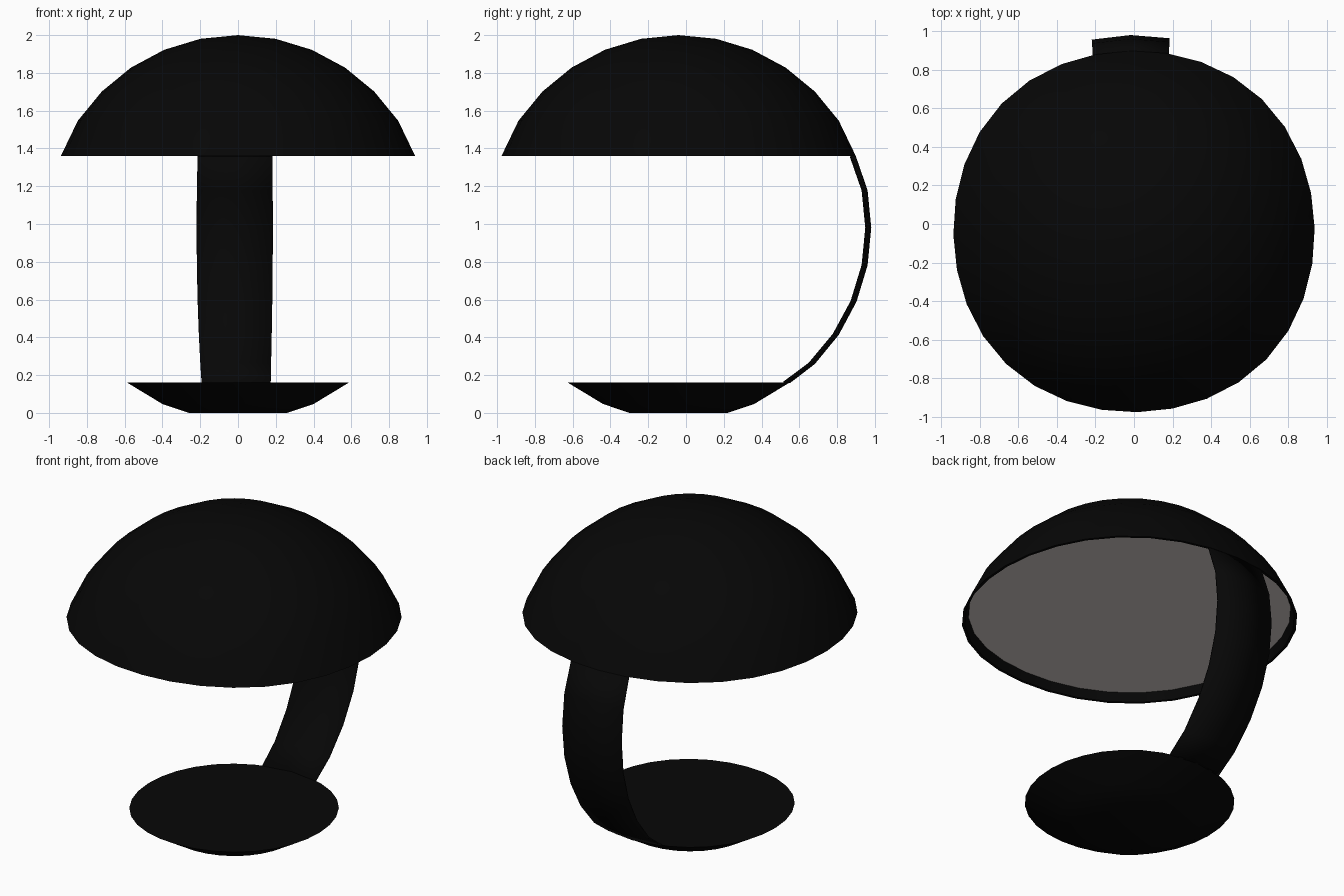
import bpy, bmesh, math
from mathutils import Matrix

if "Cube" in bpy.data.objects:
    bpy.data.objects.remove(bpy.data.objects["Cube"])

R, CZ, CY, SEG = 1.02, 0.98, -0.039, 32
PLACE = Matrix.Translation((0, CY, 0)) @ Matrix.Rotation(math.radians(1), 4, 'Z')


def material(name, rgb):
    m = bpy.data.materials.new(name)
    m.diffuse_color = (*rgb, 1)
    m.use_nodes = True
    m.node_tree.nodes["Principled BSDF"].inputs["Base Color"].default_value = m.diffuse_color
    return m


black = material("black", (0.002, 0.002, 0.002))
grey = material("warm white", (0.66, 0.605, 0.58))


def finish(name, bm, mat, recalc=True):
    if recalc:
        bmesh.ops.recalc_face_normals(bm, faces=bm.faces[:])
    bm.transform(PLACE)
    me = bpy.data.meshes.new(name)
    bm.to_mesh(me)
    bm.free()
    me.materials.append(mat)
    ob = bpy.data.objects.new(name, me)
    bpy.context.collection.objects.link(ob)
    bpy.ops.object.select_all(action='DESELECT')
    bpy.context.view_layer.objects.active = ob
    ob.select_set(True)
    bpy.ops.object.shade_smooth_by_angle(angle=math.radians(30))
    return ob


def lathe(name, profile, mat, cap_first=False, cap_last=False):
    """Spun profile, very slightly fuller on the diagonals."""
    bm = bmesh.new()
    rings = []
    for r, z in profile:
        if r == 0:
            rings.append([bm.verts.new((0, 0, z))] * SEG)
            continue
        ring_verts = []
        for i in range(SEG):
            a = 2 * math.pi * i / SEG
            q = r * (1 + 0.01 * r * (1 - math.cos(4 * a)))
            ring_verts.append(bm.verts.new((q * math.cos(a), q * math.sin(a), z)))
        rings.append(ring_verts)
    for a, b in zip(rings, rings[1:]):
        for i in range(SEG):
            j = (i + 1) % SEG
            bm.faces.new(list(dict.fromkeys((a[i], b[i], b[j], a[j]))))
    if cap_first:
        bm.faces.new(rings[0])
    if cap_last:
        bm.faces.new(rings[-1])
    return finish(name, bm, mat)


def ring(k):
    t = k * math.pi / 16
    return R * math.sin(t), CZ + R * math.cos(t)


# Dome shade: sphere cap with a thin rim turned inward
dome = [(0, CZ + R)] + [ring(k) for k in range(1, 6)]
lathe("dome_shade", dome + [(0.938, 1.36), (0.922, 1.36), (0.902, 1.41)], black)

# Light diffuser recessed under the dome
lathe("diffuser", [(0.904, 1.41), (0.904, 1.415)], grey, True, True)

# Base: lower slice of the same sphere, flattened at the floor
lathe("base", [(0.26, 0), (0.4, 0.047), (0.59, 0.162)], black, True, True)

# Arm: thin curved band following the sphere at the back
path = [(0.938, 1.36)] + [ring(k) for k in range(7, 13)] + [(0.59, 0.158)]
bm = bmesh.new()
rows = []
for r, z in path:
    w = 0.202 - 0.027 * ((z - CZ) / 0.98) ** 2
    rows.append([bm.verts.new((x, math.sqrt(r * r - x * x), z)) for x in (-w, 0, w)])
for a, b in zip(rows, rows[1:]):
    for i in range(2):
        # wound so the normals point outward (+y)
        bm.faces.new((a[i], a[i + 1], b[i + 1], b[i]))
arm = finish("arm", bm, black, recalc=False)
solid = arm.modifiers.new("thickness", 'SOLIDIFY')
solid.thickness = 0.008
solid.offset = -1
